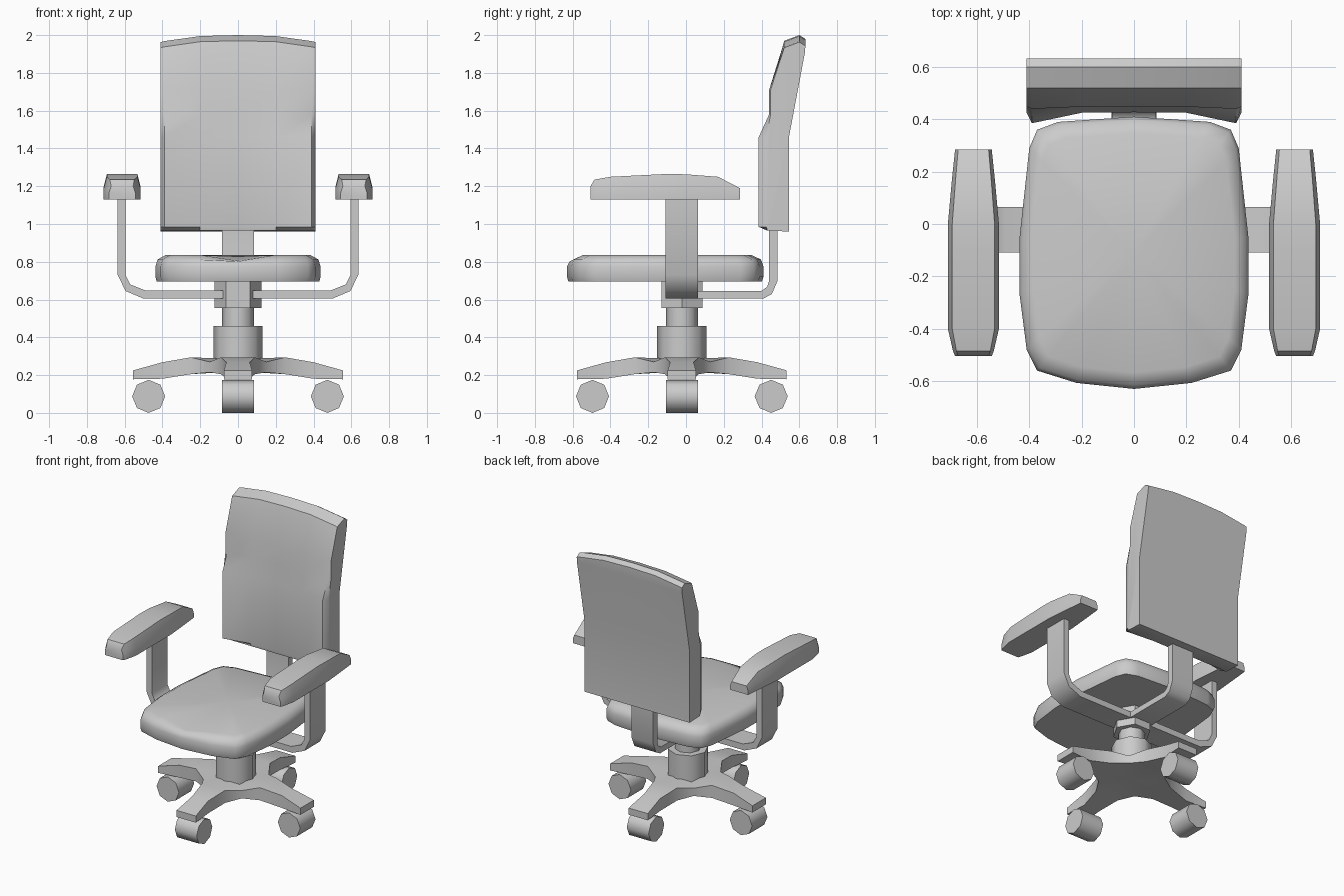
import bpy, bmesh, math
from mathutils import Vector

if "Cube" in bpy.data.objects:
    bpy.data.objects.remove(bpy.data.objects["Cube"])

CY = -0.022  # y of the column axis


def finish(name, bm, angle=40):
    bmesh.ops.recalc_face_normals(bm, faces=bm.faces[:])
    me = bpy.data.meshes.new(name)
    bm.to_mesh(me)
    bm.free()
    ob = bpy.data.objects.new(name, me)
    bpy.context.collection.objects.link(ob)
    if angle:
        bpy.ops.object.select_all(action='DESELECT')
        ob.select_set(True)
        bpy.context.view_layer.objects.active = ob
        bpy.ops.object.shade_smooth_by_angle(angle=math.radians(angle))
    return ob


def loft(name, rings, apex=None, angle=40):
    """Skin closed rings of equal length; cap both ends (last one as a fan if apex is given)."""
    bm = bmesh.new()
    vs = [[bm.verts.new(p) for p in r] for r in rings]
    n = len(vs[0])
    for a, b in zip(vs, vs[1:]):
        for i in range(n):
            j = (i + 1) % n
            bm.faces.new((a[i], a[j], b[j], b[i]))
    bm.faces.new(vs[0])
    if apex:
        c = bm.verts.new(apex)
        for i in range(n):
            bm.faces.new((vs[-1][i], vs[-1][(i + 1) % n], c))
    else:
        bm.faces.new(vs[-1])
    return finish(name, bm, angle)


def prism(name, sides, r, z0, z1):
    ring = [(r * math.cos(2 * math.pi * i / sides), CY + r * math.sin(2 * math.pi * i / sides))
            for i in range(sides)]
    return loft(name, [[(x, y, z) for x, y in ring] for z in (z0, z1)], angle=50)


# Backrest: side profile (y, z, front flag, top flag) swept across x
prof = [(.545, .96, 0, 0), (.43, .965, 0, 0), (.385, .985, 1, 0), (.385, 1.46, 1, 0),
        (.44, 1.58, .2, 0), (.44, 1.71, .2, 0), (.52, 1.97, 0, 1), (.60, 2.0, 0, 1),
        (.632, 1.98, 0, 1), (.63, 1.91, 0, 0), (.545, 1.46, 0, 0)]
cols = [(.41, .04, .037), (.39, 0, .032), (.2, .04, .005), (0, .042, 0)]
cols = [(-x, f, d) for x, f, d in cols] + [c for c in reversed(cols[:-1])]
loft("backrest", [[(x, y + f * ff, z - d * tf) for y, z, ff, tf in prof] for x, f, d in cols])

# Seat cushion: rounded outline stacked upward
half = [(.22, -.607), (.37, -.56), (.41, -.48), (.437, -.27), (.437, -.05),
        (.40, .29), (.37, .36), (.29, .39)]
outline = [(0, -.63)] + half + [(0, .41)] + [(-x, y) for x, y in reversed(half)]
rings = []
for s, z, dip in ((.985, .695, 0), (1, .72, 0), (1, .775, 0), (.975, .812, .01), (.88, .835, .03)):
    rings.append([(x * s, -.11 + (y + .11) * s, z - (dip if y < -.62 else 0)) for x, y in outline])
loft("seat", rings, apex=(0, -.11, .828), angle=60)

# Armrest pads and their bent supports
pad = [(-.505, .07, 1.20), (-.485, .078, 1.235), (-.4, .0975, 1.25), (-.1, .0975, 1.265),
       (0, .0975, 1.263), (.17, .082, 1.25), (.285, .07, 1.19)]
arm = [(.08, .605), (.50, .605), (.595, .645), (.637, .73), (.637, 1.14),
       (.595, 1.14), (.595, .73), (.57, .68), (.49, .648), (.08, .648)]
for side, s in (("left", -1), ("right", 1)):
    rings = []
    for y, w, zt in pad:
        zs = 1.13 + (zt - 1.13) * .5
        rings.append([(s * .6135 + u, y, z) for u, z in
                      ((-w, 1.13), (w, 1.13), (w, zs), (w * .83, zt), (-w * .83, zt), (-w, zs))])
    loft(side + "_armrest", rings)
    loft(side + "_arm_support", [[(s * x, CY + d, z) for x, z in arm] for d in (-.086, .086)], angle=50)

# Back support strap
post = [(.05, .605), (.41, .605), (.455, .63), (.485, .70), (.485, .98),
        (.44, .98), (.44, .70), (.43, .668), (.40, .646), (.05, .646)]
loft("back_support", [[(x, y, z) for y, z in post] for x in (-.084, .084)], angle=50)

# Column: hexagonal mount, piston and sleeve
prism("seat_mount", 6, .125, .555, .70)
prism("piston", 8, .085, .45, .56)
prism("column_sleeve", 8, .131, .24, .46)

# Four-legged star base
bm = bmesh.new()
rows = [(.555, .075, .225, .178), (.40, .062, .268, .181), (.25, .09, .294, .205)]


def vert(p, k):
    c, s = round(math.cos(k * math.pi / 2)), round(math.sin(k * math.pi / 2))
    return bm.verts.new((c * p[0] - s * p[1], CY + s * p[0] + c * p[1], p[2]))


layers = []
for top in (True, False):
    centre = vert((0, 0, .285 if top else .22), 0)
    diag = [vert((.15, .15, .27 if top else .215), k) for k in range(4)]
    loop = []
    for k in range(4):
        L = [vert((r, -w, zt if top else zb), k) for r, w, zt, zb in rows]
        R = [vert((r, w, zt if top else zb), k) for r, w, zt, zb in rows]
        for i in range(2):
            bm.faces.new((L[i], R[i], R[i + 1], L[i + 1]))
        bm.faces.new((L[2], R[2], centre))
        bm.faces.new((R[2], diag[k], centre))
        bm.faces.new((diag[k - 1], L[2], centre))
        loop += L[::-1] + R + [diag[k]]
    layers.append(loop)
a, b = layers
for i in range(len(a)):
    j = (i + 1) % len(a)
    bm.faces.new((a[i], a[j], b[j], b[i]))
finish("star_base", bm)

# Octagonal casters, one under each leg tip
for k, label in enumerate(("right", "back", "left", "front")):
    ang = k * math.pi / 2
    out, along = Vector((math.cos(ang), math.sin(ang), 0)), Vector((-math.sin(ang), math.cos(ang), 0))
    mid = Vector((0, CY, .0875)) + out * .473
    loft(label + "_caster", [[mid + along * d + (out * math.cos(i * math.pi / 4)
         + Vector((0, 0, math.sin(i * math.pi / 4)))) * .0875 for i in range(8)]
        for d in (-.085, .085)], angle=50)
